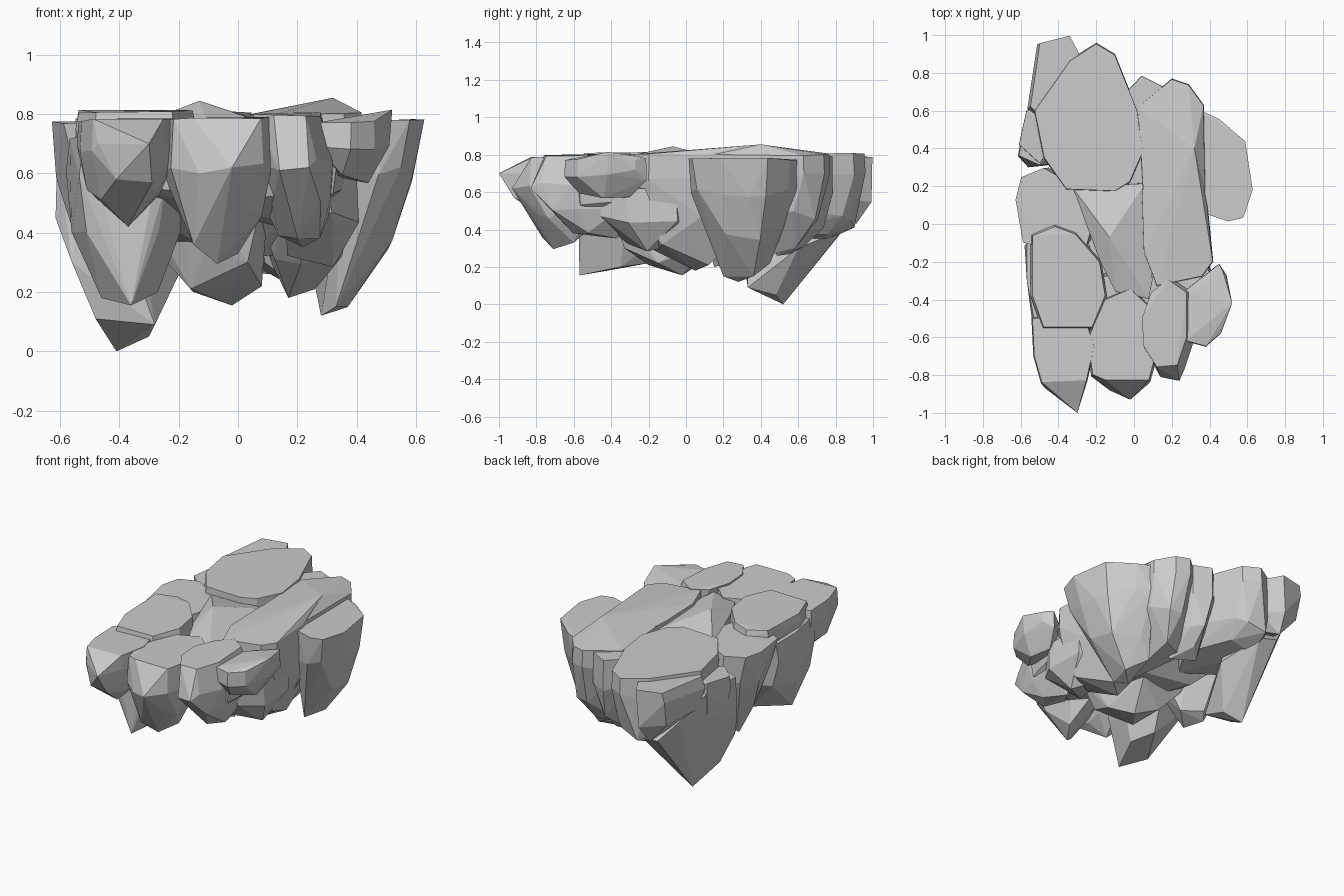
import bpy, bmesh, random, math

random.seed(4)


def rock(name, outline, top, rings, extra=()):
    """Faceted boulder: flat cap outline, then rings (z, scale, shift x, shift y), then extra points."""
    bm = bmesh.new()
    n = len(outline)
    cx = sum(p[0] for p in outline) / n
    cy = sum(p[1] for p in outline) / n
    for x, y in outline:
        bm.verts.new((cx + (x - cx) * 0.985, cy + (y - cy) * 0.985, top + random.uniform(-0.006, 0.006)))
    for z, s, dx, dy in rings:
        for i, (x, y) in enumerate(outline):
            if s < 0.7 and i % 2:
                continue
            j = 0.0 if s >= 1 else 0.02
            bm.verts.new((cx + dx + (x - cx) * s + random.uniform(-j, j),
                          cy + dy + (y - cy) * s + random.uniform(-j, j),
                          z + random.uniform(-0.03, 0.03)))
    for p in extra:
        bm.verts.new(p)
    bmesh.ops.convex_hull(bm, input=bm.verts[:])
    bmesh.ops.delete(bm, geom=[v for v in bm.verts if not v.link_faces], context='VERTS')
    bmesh.ops.dissolve_limit(bm, angle_limit=math.radians(4), verts=bm.verts[:], edges=bm.edges[:])
    bmesh.ops.recalc_face_normals(bm, faces=bm.faces[:])
    me = bpy.data.meshes.new(name)
    bm.to_mesh(me)
    bm.free()
    ob = bpy.data.objects.new(name, me)
    bpy.context.collection.objects.link(ob)
    return ob


# large slab at the back left
rock("back_left_slab",
     [(-.34, .87), (-.20, .96), (-.10, .90), (.02, .60), (.05, .38), (-.02, .22),
      (-.10, .17), (-.36, .18), (-.48, .35), (-.53, .60)], .81,
     [(.68, 1, 0, 0), (.50, .88, 0, 0), (.36, .65, 0, 0)], [(-.28, .90, .41), (-.16, .88, .45)])

# rear rock behind it
rock("rear_rock",
     [(-.50, .96), (-.34, 1.0), (-.26, .85), (-.26, .62), (-.48, .55), (-.55, .62)], .785,
     [(.70, .98, 0, 0), (.57, .88, 0, 0)], [(-.38, .91, .43)])

# long spike hanging below the rear, reaching round to the left flank
rock("rear_spike",
     [(-.54, .60), (-.58, .56), (-.61, .36), (-.50, .31), (-.38, .45)], .70, [],
     [(-.50, .78, .54), (-.40, .86, .42), (-.28, .84, .40), (-.41, .52, 0), (-.30, .48, .05),
      (-.28, .33, .09), (-.615, .36, .45), (-.56, .30, .30), (-.48, .34, .11), (-.18, .60, .30)])

# small block on the left flank
rock("left_block", [(-.54, .61), (-.57, .60), (-.61, .42), (-.50, .32), (-.40, .45)], .73,
     [(.66, 1.0, 0, 0), (.52, .8, 0, 0)])

# long slab on the right, back and front halves
rock("right_slab_back",
     [(.02, .62), (.20, .77), (.29, .74), (.37, .63), (.33, .40), (.38, .10), (.05, .10), (.055, .38)], .80,
     [(.68, 1, 0, 0), (.48, .88, 0, -.03), (.30, .55, -.02, -.05)],
     [(.32, .40, .855), (.22, .15, .20)])
rock("right_slab_front",
     [(.33, .40), (.39, .10), (.42, -.20), (.36, -.28), (.22, -.31), (.12, -.33), (.05, -.15), (.04, .15), (.06, .35)], .80,
     [(.66, 1, 0, 0), (.46, .9, 0, 0), (.30, .6, 0, 0)],
     [(.32, .40, .855), (.17, .05, .18), (.26, .12, .21)])

# rock behind the two slabs
rock("rear_gap_rock", [(.04, .785), (.15, .73), (.22, .50), (-.08, .45), (-.06, .68)], .79,
     [(.60, 1, 0, 0), (.42, .85, 0, -.03), (.28, .5, 0, -.08)])

# boulder out on the right
rock("right_boulder",
     [(.34, .61), (.45, .56), (.59, .44), (.60, .34), (.63, .18), (.58, .03), (.50, .01), (.38, .05)], .777,
     [(.60, .92, -.02, 0), (.36, .65, -.07, 0)],
     [(.28, .28, .12), (.37, .36, .15), (.33, .20, .15), (.26, .45, .22)])

# boulder on the left
rock("left_boulder",
     [(-.48, .30), (-.60, .25), (-.63, .13), (-.59, -.10), (-.45, -.14), (-.25, -.12),
      (-.20, .05), (-.30, .20)], .77,
     [(.60, .92, .02, 0), (.42, .75, .04, 0), (.22, .4, .05, 0)])

# raised slab at the front left
rock("front_left_slab",
     [(-.54, -.06), (-.42, -.01), (-.31, -.05), (-.18, -.20), (-.15, -.38), (-.22, -.55),
      (-.48, -.55), (-.54, -.38)], .81,
     [(.74, 1.04, 0, 0), (.62, .9, 0, 0)])

# deep root below it
rock("front_left_root",
     [(-.57, -.10), (-.57, -.30), (-.52, -.57), (-.25, -.58), (-.17, -.35), (-.25, -.05)], .72,
     [(.58, .98, 0, 0), (.42, .85, 0, 0)],
     [(-.36, -.57, .155), (-.46, -.42, .18), (-.27, -.35, .20), (-.33, -.20, .22)])

# pointed rock at the front left corner
rock("front_left_nose",
     [(-.54, -.50), (-.53, -.70), (-.49, -.84), (-.25, -.83), (-.21, -.65), (-.27, -.45)], .78,
     [(.68, 1.02, 0, 0), (.54, .78, 0, .02)],
     [(-.30, -1.0, .70), (-.47, -.87, .70), (-.41, -.91, .58), (-.29, -.92, .57), (-.37, -.70, .42)])

# front centre rock
rock("front_centre_rock",
     [(-.25, -.62), (-.22, -.80), (-.15, -.83), (.08, -.83), (.11, -.72), (.10, -.45),
      (-.02, -.34), (-.16, -.40)], .785,
     [(.62, 1.04, 0, 0), (.46, .75, 0, -.02)],
     [(-.02, -.93, .62), (-.13, -.88, .60), (-.07, -.71, .295), (-.15, -.77, .36), (0, -.60, .33)])

# front right of centre
rock("front_right_rock",
     [(.18, -.29), (.28, -.36), (.28, -.60), (.23, -.75), (.12, -.76), (.05, -.65), (.04, -.50), (.09, -.36)], .80,
     [(.66, 1.07, .03, -.01), (.50, .95, .05, .02), (.36, .5, .05, .05)],
     [(.24, -.83, .62), (.14, -.81, .61)])

# small overhanging rock at the front right
rock("front_right_knob",
     [(.26, -.36), (.36, -.28), (.45, -.21), (.49, -.27), (.51, -.42), (.46, -.58), (.38, -.65), (.27, -.62)], .775,
     [(.69, 1, 0, 0), (.58, .65, -.02, 0)],
     [(.52, -.42, .815), (.47, -.25, .79)])

# rock under the knob
rock("right_under_rock",
     [(.16, -.45), (.30, -.48), (.40, -.32), (.39, -.05), (.20, .02)], .62,
     [(.44, .95, 0, 0), (.30, .6, -.04, .08)])

# sunken wedge between the slabs
rock("centre_wedge",
     [(-.33, .20), (.06, .22), (.10, -.30), (.08, -.40), (-.10, -.36), (-.18, -.20)], .77,
     [(.50, 1, 0, 0), (.32, .75, 0, 0)],
     [(-.13, -.07, .845), (-.02, -.02, .155), (-.15, .05, .20), (-.16, -.20, .21), (.08, -.15, .22)])

# fillers closing the gaps low between the rocks
rock("front_core", [(-.45, -.30), (.10, -.25), (.38, -.28), (.35, -.58), (.08, -.70), (-.40, -.68)], .72,
     [(.55, .95, 0, .03), (.44, .6, 0, .06)])
rock("under_core",
     [(-.38, .35), (.15, .45), (.32, .20), (.28, -.22), (-.05, -.45), (-.35, -.28)], .60,
     [(.46, .95, 0, 0), (.32, .6, 0, .03)])
